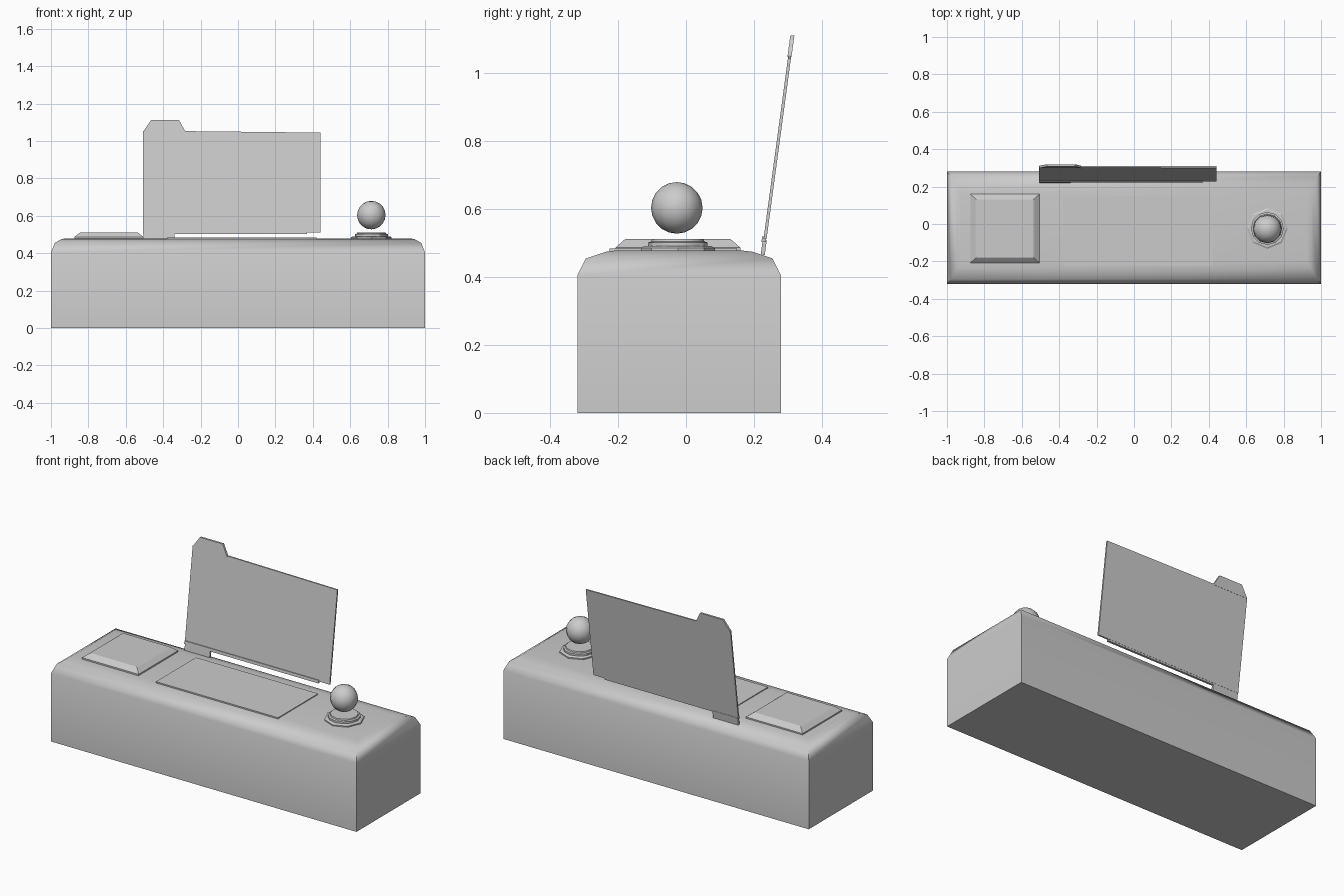
import bpy, bmesh, math

if "Cube" in bpy.data.objects:
    bpy.data.objects.remove(bpy.data.objects["Cube"])


def finish(name, bm, angle=None):
    bmesh.ops.recalc_face_normals(bm, faces=bm.faces)
    me = bpy.data.meshes.new(name)
    bm.to_mesh(me)
    bm.free()
    ob = bpy.data.objects.new(name, me)
    bpy.context.collection.objects.link(ob)
    if angle:
        bpy.ops.object.select_all(action='DESELECT')
        bpy.context.view_layer.objects.active = ob
        ob.select_set(True)
        bpy.ops.object.shade_smooth_by_angle(angle=math.radians(angle))
    return ob


def loft(name, rings, angle=None):
    """Skin a stack of equal-length point rings and cap both ends."""
    bm = bmesh.new()
    loops = [[bm.verts.new(p) for p in r] for r in rings]
    n = len(rings[0])
    for a, b in zip(loops, loops[1:]):
        for i in range(n):
            j = (i + 1) % n
            bm.faces.new((a[i], a[j], b[j], b[i]))
    bm.faces.new(loops[0])
    bm.faces.new(loops[-1])
    return finish(name, bm, angle)


def rect_stack(name, x0, x1, y0, y1, levels, angle=None):
    """Rectangle rings given as (z, x inset, y inset)."""
    return loft(name, [[(x0 + dx, y0 + dy, z), (x1 - dx, y0 + dy, z),
                        (x1 - dx, y1 - dy, z), (x0 + dx, y1 - dy, z)]
                       for z, dx, dy in levels], angle)


def lathe(name, cx, cy, sides, profile, angle=None):
    ang = [2 * math.pi * i / sides for i in range(sides)]
    return loft(name, [[(cx + r * math.cos(a), cy + r * math.sin(a), z) for a in ang]
                       for r, z in profile], angle)


def leaning_slab(name, outline, front, back):
    """Upright outline in x/z, thickened in y and sheared to the lid's lean."""
    def lean(x, z, off):
        return (x, 0.226 + 0.135 * (z - 0.465) + off, z)
    return loft(name, [[lean(x, z, o) for x, z in outline] for o in (front, back)])


# Console body with rounded upper edges
rect_stack("console_body", -1, 1, -0.32, 0.28,
           [(0, 0, 0), (0.405, 0, 0), (0.455, 0.02, 0.025),
            (0.475, 0.055, 0.085), (0.479, 0.075, 0.12)], 50)

# Raised pad on the left and the thin centre plate
rect_stack("left_pad", -0.875, -0.505, -0.208, 0.16,
           [(0.465, 0, 0), (0.487, 0, 0), (0.509, 0.028, 0.025), (0.512, 0.034, 0.03)])
rect_stack("centre_plate", -0.38, 0.42, -0.225, 0.15, [(0.47, 0, 0), (0.484, 0, 0)])

# Leaning screen, its corner tab, lower rail and hinge
leaning_slab("screen_panel",
             [(-0.508, 0.512), (0.44, 0.512), (0.44, 1.045), (-0.28, 1.053), (-0.508, 1.053)],
             -0.004, 0.005)
leaning_slab("screen_tab",
             [(-0.508, 1.048), (-0.28, 1.048), (-0.315, 1.112), (-0.465, 1.112)],
             -0.006, 0.006)
leaning_slab("screen_rail",
             [(-0.508, 0.503), (0.37, 0.503), (0.37, 0.52), (-0.508, 0.52)],
             -0.009, 0.004)
leaning_slab("screen_hinge",
             [(-0.505, 0.465), (-0.34, 0.465), (-0.34, 0.51), (-0.505, 0.51)],
             -0.006, 0.006)

# Ball control with its stepped base
X, Y = 0.713, -0.024
lathe("ball_base", X, Y, 8, [(0.109, 0.47), (0.109, 0.486), (0.1, 0.491)])
lathe("ball_collar", X, Y, 12,
      [(0.088, 0.485), (0.088, 0.502), (0.078, 0.505), (0.076, 0.512)], 30)
bm = bmesh.new()
bmesh.ops.create_uvsphere(bm, u_segments=12, v_segments=10, radius=0.076)
ball = finish("control_ball", bm, 60)
ball.location = (X, Y - 0.003, 0.604)
